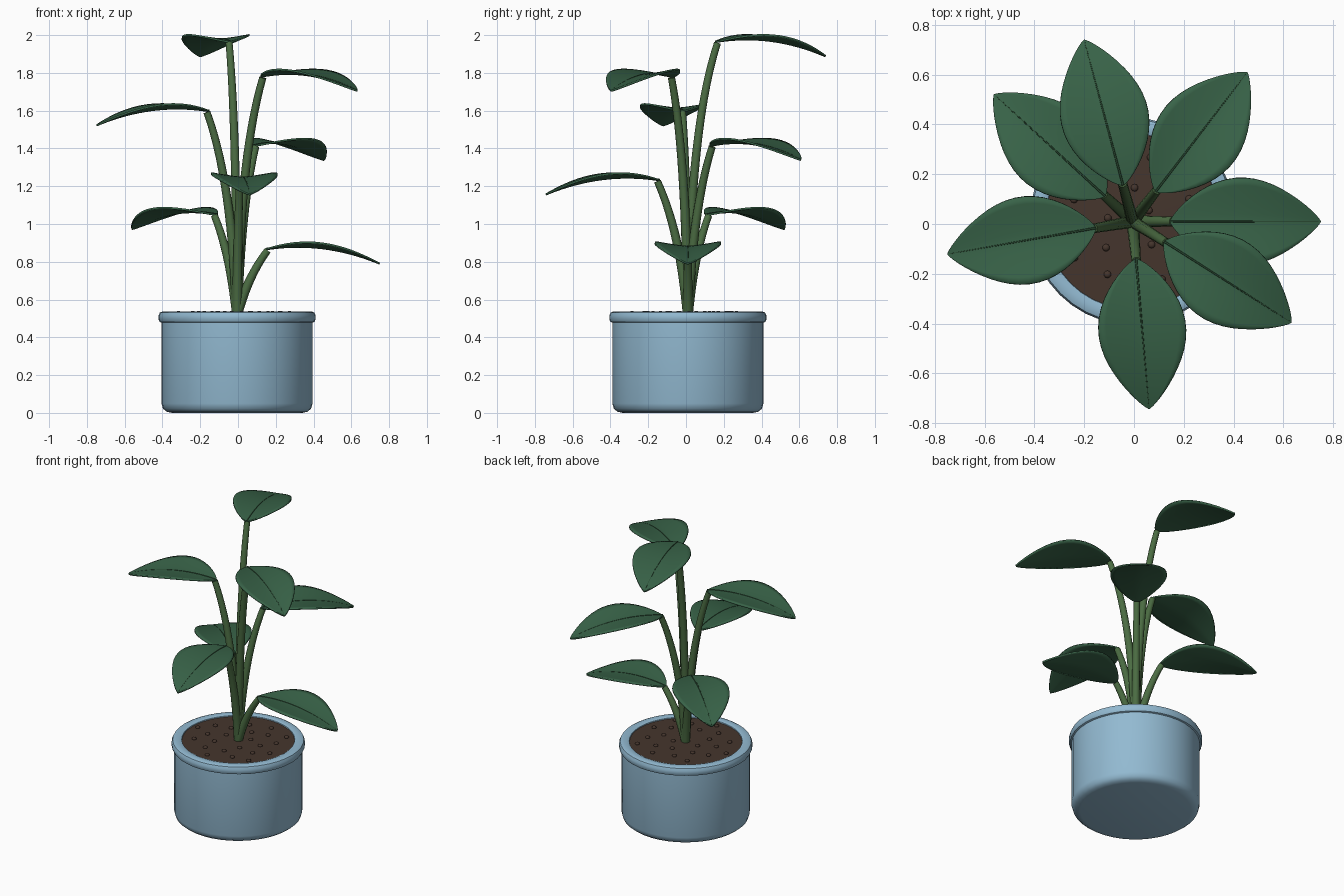
import bpy, bmesh, math
from mathutils import Vector, Matrix

if "Cube" in bpy.data.objects:
    bpy.data.objects.remove(bpy.data.objects["Cube"])

CX, CY = -0.005, 0.01
GOLDEN = math.radians(137.5)


def material(name, rgb):
    m = bpy.data.materials.new(name)
    m.diffuse_color = (*rgb, 1)
    m.use_nodes = True
    m.node_tree.nodes["Principled BSDF"].inputs["Base Color"].default_value = m.diffuse_color
    return m


POT = material("pale_blue_glaze", (0.29, 0.49, 0.64))
SOIL = material("brown_soil", (0.06, 0.036, 0.026))
LEAF = material("leaf_green", (0.04, 0.125, 0.065))
RIB = material("rib_green", (0.025, 0.075, 0.035))
STEM = material("stem_green", (0.07, 0.15, 0.055))


def finish(bm, name, mat, angle=40):
    bmesh.ops.remove_doubles(bm, verts=bm.verts, dist=1e-5)
    bmesh.ops.recalc_face_normals(bm, faces=bm.faces)
    me = bpy.data.meshes.new(name)
    bm.to_mesh(me)
    bm.free()
    me.materials.append(mat)
    ob = bpy.data.objects.new(name, me)
    bpy.context.collection.objects.link(ob)
    bpy.ops.object.select_all(action='DESELECT')
    bpy.context.view_layer.objects.active = ob
    ob.select_set(True)
    bpy.ops.object.shade_smooth_by_angle(angle=math.radians(angle))
    return ob


def lathe(name, profile, mat, segs=40):
    bm = bmesh.new()
    vs = [bm.verts.new((CX + r, CY, z)) for r, z in profile]
    es = [bm.edges.new(p) for p in zip(vs, vs[1:])]
    bmesh.ops.spin(bm, geom=vs + es, cent=(CX, CY, 0), axis=(0, 0, 1),
                   angle=math.tau, steps=segs, use_merge=True)
    return finish(bm, name, mat)


def tube(name, points, r0, r1, mat, sides=12):
    """Tapered capped tube along a path lying in a vertical plane."""
    bm = bmesh.new()
    rings, n = [], len(points)
    for i, p in enumerate(points):
        t = (points[min(i + 1, n - 1)] - points[max(i - 1, 0)]).normalized()
        q = t.to_track_quat('Z', 'Y')
        r = r0 + (r1 - r0) * i / (n - 1)
        rings.append([bm.verts.new(p + q @ Vector((r * math.cos(a), r * math.sin(a), 0)))
                      for a in (math.tau * k / sides for k in range(sides))])
    for a, b in zip(rings, rings[1:]):
        for k in range(sides):
            j = (k + 1) % sides
            bm.faces.new((a[k], a[j], b[j], b[k]))
    bm.faces.new(rings[0])
    bm.faces.new(rings[-1])
    return finish(bm, name, mat)


# Pot with rounded foot and rolled rim
lathe("pot", [(0, 0), (0.345, 0), (0.372, 0.006), (0.392, 0.022), (0.4, 0.05),
              (0.4, 0.478), (0.41, 0.482), (0.416, 0.495), (0.416, 0.515),
              (0.409, 0.531), (0.395, 0.537), (0.365, 0.537), (0.353, 0.532),
              (0.35, 0.522), (0.35, 0.45), (0, 0.45)], POT)

# Soil and scattered crumbs
lathe("soil", [(0, 0.45), (0.352, 0.45), (0.352, 0.526), (0, 0.53)], SOIL)
bm = bmesh.new()
for i in range(24):
    a, r = i * GOLDEN + 0.6, 0.32 * math.sqrt((i + 1.5) / 25)
    bmesh.ops.create_icosphere(
        bm, subdivisions=2, radius=0.015,
        matrix=Matrix.Translation((CX + r * math.cos(a), CY + r * math.sin(a), 0.53))
        @ Matrix.Diagonal((1, 1, 0.7, 1)))
finish(bm, "soil_crumbs", SOIL)


def rib_z(s):
    return 0.1 * s - 0.175 * s * s


def half_width(s):
    return 0.176 * max(math.sin(math.pi * s ** 0.93), 0) ** 0.8


# Seven stalks spiralling by the golden angle, each with one folded, drooping leaf
NS, NU, LENGTH, START = 24, 6, 0.605, 0.15
for i in range(7):
    az = i * GOLDEN
    out = Vector((math.cos(az), math.sin(az), 0))
    side = Vector((-out.y, out.x, 0))
    top = 0.865 + 0.183 * i

    def at(r, z, w=0.0):
        return Vector((CX, CY, z)) + out * r + side * w

    # Stalk: quadratic curve bending outward
    h = top - 0.52
    cr, cz = 0.06 - 0.008 * i, h * (0.6 + 0.015 * i)
    path = []
    for k in range(15):
        t = k / 14
        path.append(at(2 * t * (1 - t) * cr + t * t * 0.162,
                       0.52 + 2 * t * (1 - t) * cz + t * t * (h - 0.005)))
    tube(f"stalk_{i + 1}", path, 0.027, 0.019, STEM)

    # Leaf blade
    bm = bmesh.new()
    grid = []
    for k in range(NS + 1):
        s = (1 - math.cos(math.pi * k / NS)) / 2
        w = half_width(s)
        row = []
        for u in range(-NU, NU + 1):
            x = u / NU * w
            lift = 0.026 * (abs(x) / 0.176) ** 1.3
            row.append(bm.verts.new(at(START + LENGTH * s, top + rib_z(s) + lift, x)))
        grid.append(row)
    for a, b in zip(grid, grid[1:]):
        for j in range(2 * NU):
            bm.faces.new((a[j], a[j + 1], b[j + 1], b[j]))
    bmesh.ops.remove_doubles(bm, verts=bm.verts, dist=1e-5)
    leaf = finish(bm, f"leaf_{i + 1}", LEAF)
    mod = leaf.modifiers.new("thickness", 'SOLIDIFY')
    mod.thickness, mod.offset = 0.01, 0

    # Midrib
    ss = [k / 16 for k in range(17)]
    tube(f"midrib_{i + 1}", [at(START + LENGTH * s * 0.985, top + rib_z(s * 0.985) + 0.003)
                             for s in ss], 0.006, 0.003, RIB, 6)
